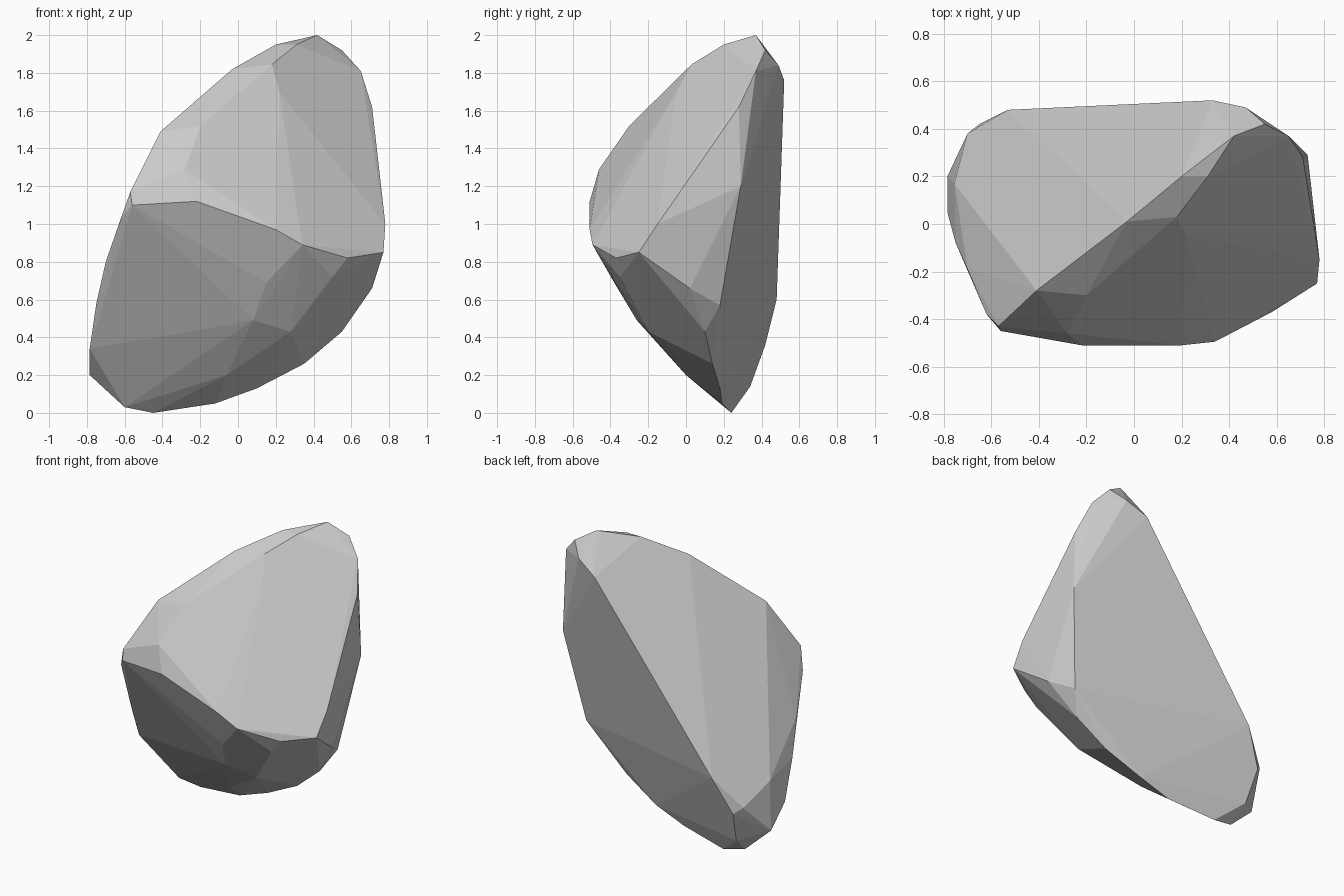
import bpy, bmesh
from math import radians

if "Cube" in bpy.data.objects:
    bpy.data.objects.remove(bpy.data.objects["Cube"])

# Ridge lines of the boulder, each a short run of corner points
left_ridge = [(-.62, -.38, 1.03), (-.57, -.43, 1.17), (-.41, -.28, 1.49), (-.03, .01, 1.82),
              (.2, .2, 1.95), (.42, .37, 2.0)]
upper_bevel = [(-.28, -.46, 1.29), (-.2, -.3, 1.52), (.18, .03, 1.845), (.31, .2, 1.95)]
front_ridge = [(-.56, -.45, 1.1), (-.22, -.51, 1.12), (.2, -.51, .97), (.34, -.495, .89),
               (.58, -.37, .82), (.77, -.25, .85)]
right_ridge = [(.78, -.15, 1.0), (.71, .28, 1.62), (.65, .37, 1.81), (.55, .42, 1.92)]
back_ridge = [(.47, .49, 1.84), (.33, .52, 1.76), (-.53, .48, .6), (-.65, .42, .36), (-.62, .34, .14)]
bottom_ridge = [(.73, .29, 1.2), (.71, .02, .66), (.63, .18, .57), (.55, .1, .43), (.35, .14, .26),
                (.1, .18, .13), (-.12, .19, .05), (-.45, .24, 0), (-.6, .22, .03)]
# Creases between the broad facets
front_creases = [(.22, -.05, 1.7), (.15, -.38, .69), (.08, -.26, .49), (.28, -.2, .43),
                 (.5, -.35, .72), (-.06, .0, .2)]
left_creases = [(-.785, .2, .2), (-.785, .05, .34), (-.75, -.08, .58), (-.7, -.19, .8),
                (-.755, .17, .52), (-.7, .38, .4), (-.5, .27, .82)]

bm = bmesh.new()
for line in (left_ridge, upper_bevel, front_ridge, right_ridge, back_ridge,
             bottom_ridge, front_creases, left_creases):
    for p in line:
        bm.verts.new(p)

# Shrink-wrap the ridges into one solid and merge nearly flat facets
hull = bmesh.ops.convex_hull(bm, input=bm.verts[:])
loose = {v for v in hull["geom_interior"] + hull["geom_unused"] if isinstance(v, bmesh.types.BMVert) and v.is_valid}
bmesh.ops.delete(bm, geom=list(loose), context='VERTS')
bmesh.ops.dissolve_limit(bm, angle_limit=radians(3), verts=bm.verts[:], edges=bm.edges[:])
bmesh.ops.recalc_face_normals(bm, faces=bm.faces[:])

mesh = bpy.data.meshes.new("boulder")
bm.to_mesh(mesh)
bm.free()
boulder = bpy.data.objects.new("boulder", mesh)
bpy.context.collection.objects.link(boulder)
